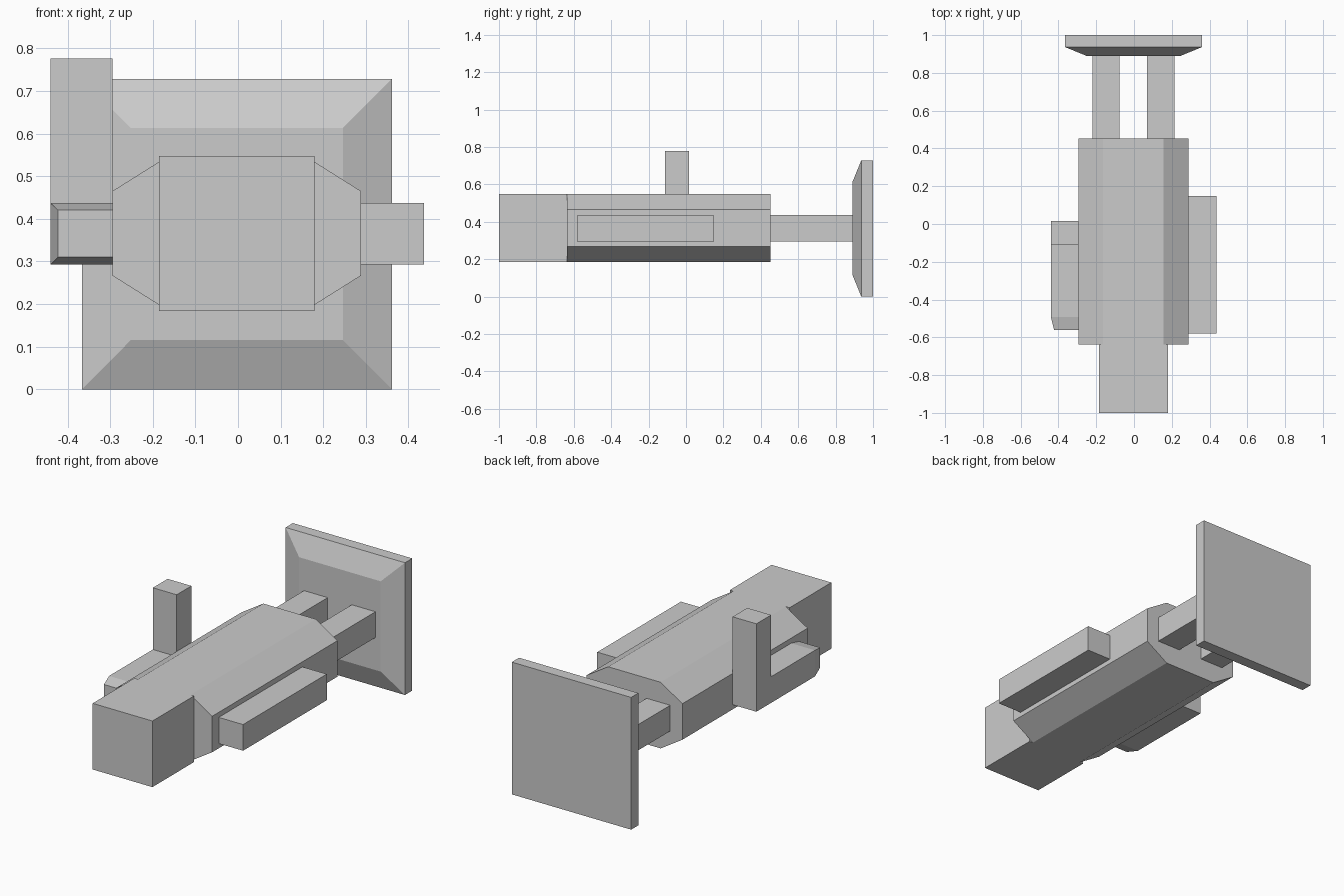
import bpy
import bmesh

cube = bpy.data.objects.get("Cube")
if cube:
    bpy.data.objects.remove(cube, do_unlink=True)

grey = bpy.data.materials.new("plain grey")
grey.use_nodes = True
colour = (0.6, 0.6, 0.6, 1)
grey.diffuse_color = colour
grey.node_tree.nodes["Principled BSDF"].inputs["Base Color"].default_value = colour


def loft(name, sections):
    """Join matching outlines, each (y, [(x, z), ...]), and cap both ends."""
    bm = bmesh.new()
    rings = [[bm.verts.new((x, y, z)) for x, z in pts] for y, pts in sections]
    for a, b in zip(rings, rings[1:]):
        for i in range(len(a)):
            j = (i + 1) % len(a)
            bm.faces.new((a[i], a[j], b[j], b[i]))
    bm.faces.new(rings[0])
    bm.faces.new(rings[-1])
    bmesh.ops.recalc_face_normals(bm, faces=bm.faces)
    mesh = bpy.data.meshes.new(name)
    bm.to_mesh(mesh)
    bm.free()
    mesh.materials.append(grey)
    obj = bpy.data.objects.new(name, mesh)
    bpy.context.collection.objects.link(obj)
    return obj


def rect(x0, x1, z0, z1):
    return [(x0, z0), (x1, z0), (x1, z1), (x0, z1)]


def box(name, x0, x1, y0, y1, z0, z1):
    outline = rect(x0, x1, z0, z1)
    return loft(name, [(y0, outline), (y1, outline)])


# Eight-sided main body
cx, cz = -0.003, 0.366
half = [(0.16, -0.182), (0.292, -0.099), (0.292, 0.099), (0.16, 0.182)]
octagon = [(cx + x, cz + z) for x, z in half]
octagon += [(cx - x, cz + z) for x, z in reversed(half)]
loft("main_body", [(-0.637, octagon), (0.453, octagon)])

# Square nose block
box("nose_block", -0.185, 0.179, -1, -0.637, 0.184, 0.548)

# Twin rods to the rear plate
for name, x in (("right_rod", -0.149), ("left_rod", 0.142)):
    box(name, x - 0.072, x + 0.072, 0.453, 0.892, 0.295, 0.437)

# Rear plate with a bevelled front
plate = rect(-0.366, 0.361, 0, 0.728)
loft("rear_plate", [(0.89, rect(-0.251, 0.246, 0.116, 0.613)),
                    (0.937, plate), (1, plate)])

# Left side bar
box("left_bar", 0.289, 0.437, -0.58, 0.148, 0.293, 0.437)

# Right side bar with a tapered front, and its upright handle
bar = rect(-0.44, -0.295, 0.293, 0.437)
loft("right_bar", [(-0.562, rect(-0.423, -0.295, 0.31, 0.421)),
                   (-0.493, bar), (-0.112, bar)])
box("upright_handle", -0.44, -0.295, -0.112, 0.016, 0.293, 0.777)
